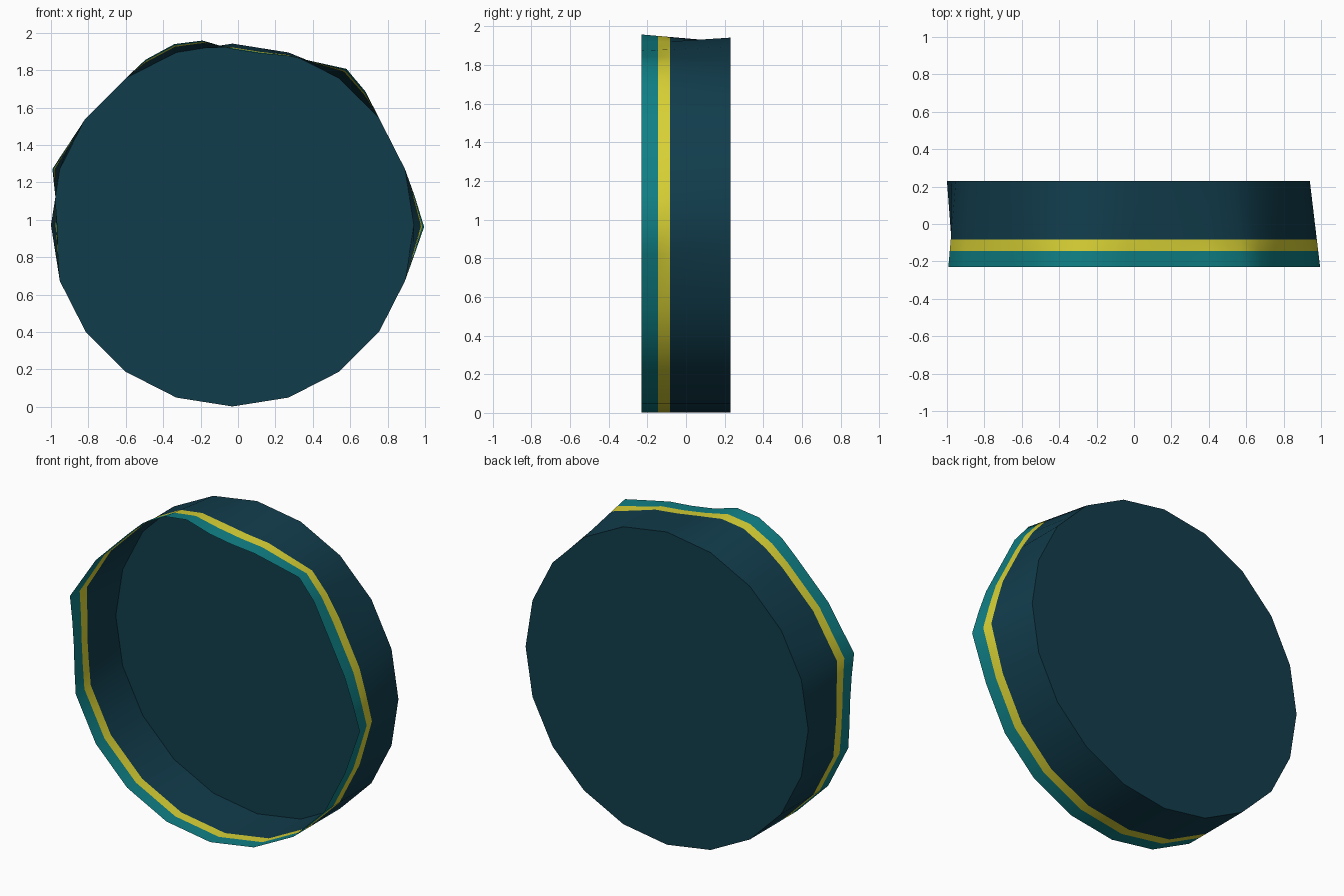
import bpy, bmesh, math
from mathutils import Vector

cube = bpy.data.objects.get("Cube")
if cube:
    bpy.data.objects.remove(cube, do_unlink=True)


def make_material(name, rgb):
    mat = bpy.data.materials.new(name)
    color = (*rgb, 1.0)
    mat.diffuse_color = color
    mat.use_nodes = True
    shader = next(n for n in mat.node_tree.nodes if n.type == 'BSDF_PRINCIPLED')
    shader.inputs["Base Color"].default_value = color
    shader.inputs["Roughness"].default_value = 0.8
    return mat


materials = [
    make_material("dark_blue", (0.0056, 0.046, 0.072)),
    make_material("yellow", (0.69, 0.64, 0.036)),
    make_material("teal", (0.005, 0.215, 0.235)),
]

SIDES = 20
RADIUS = 0.97
CENTER = Vector((-0.03, 0.0, 0.972))
FRONT, BACK = -0.23, 0.23
BANDS = [FRONT, -0.145, -0.083, BACK]

# Dents of the open rim: half-side index -> (x, z) shift
DENTS = {
    0: (0.055, -0.01), 1: (0.03, 0), 39: (0.03, 0), 5: (0.035, 0.035),
    6: (0.04, 0.05), 7: (0, 0.02), 8: (0, -0.02), 9: (0, -0.03),
    10: (0, -0.03), 11: (-0.01, 0.04), 12: (-0.01, 0.045),
    13: (-0.03, 0.03), 17: (-0.02, 0), 18: (-0.04, 0), 20: (0.035, -0.01),
    21: (0.015, 0),
}


def corner(i):
    a = math.tau * i / SIDES
    return CENTER + RADIUS * Vector((math.cos(a), 0, math.sin(a)))


def wall_point(k, y):
    """Point on the wall at half-side k; the dents fade towards the back."""
    p = (corner(k // 2) + corner((k + 1) // 2)) / 2
    dx, dz = DENTS.get(k, (0, 0))
    fade = (BACK - y) / (BACK - FRONT)
    return p + Vector((dx * fade, y, dz * fade))


# Thin-walled dish with banded, dented rim
bm = bmesh.new()
count = SIDES * 2
rings = [[bm.verts.new(wall_point(k, y)) for k in range(count)] for y in BANDS]
for band, index in enumerate((2, 1, 0)):
    outer, inner = rings[band], rings[band + 1]
    for k in range(count):
        n = (k + 1) % count
        face = bm.faces.new((outer[k], outer[n], inner[n], inner[k]))
        face.material_index = index

# Flat round base
bm.faces.new(rings[-1]).material_index = 0
bm.normal_update()
bmesh.ops.recalc_face_normals(bm, faces=bm.faces[:])
base = max(bm.faces, key=lambda f: len(f.verts))
if base.normal.y < 0:
    bmesh.ops.reverse_faces(bm, faces=bm.faces[:])

mesh = bpy.data.meshes.new("dish")
bm.to_mesh(mesh)
bm.free()
for mat in materials:
    mesh.materials.append(mat)
dish = bpy.data.objects.new("dish", mesh)
bpy.context.collection.objects.link(dish)

# Smooth wall, crisp edge around the base
bpy.ops.object.select_all(action='DESELECT')
dish.select_set(True)
bpy.context.view_layer.objects.active = dish
bpy.ops.object.shade_smooth_by_angle(angle=math.radians(40))
